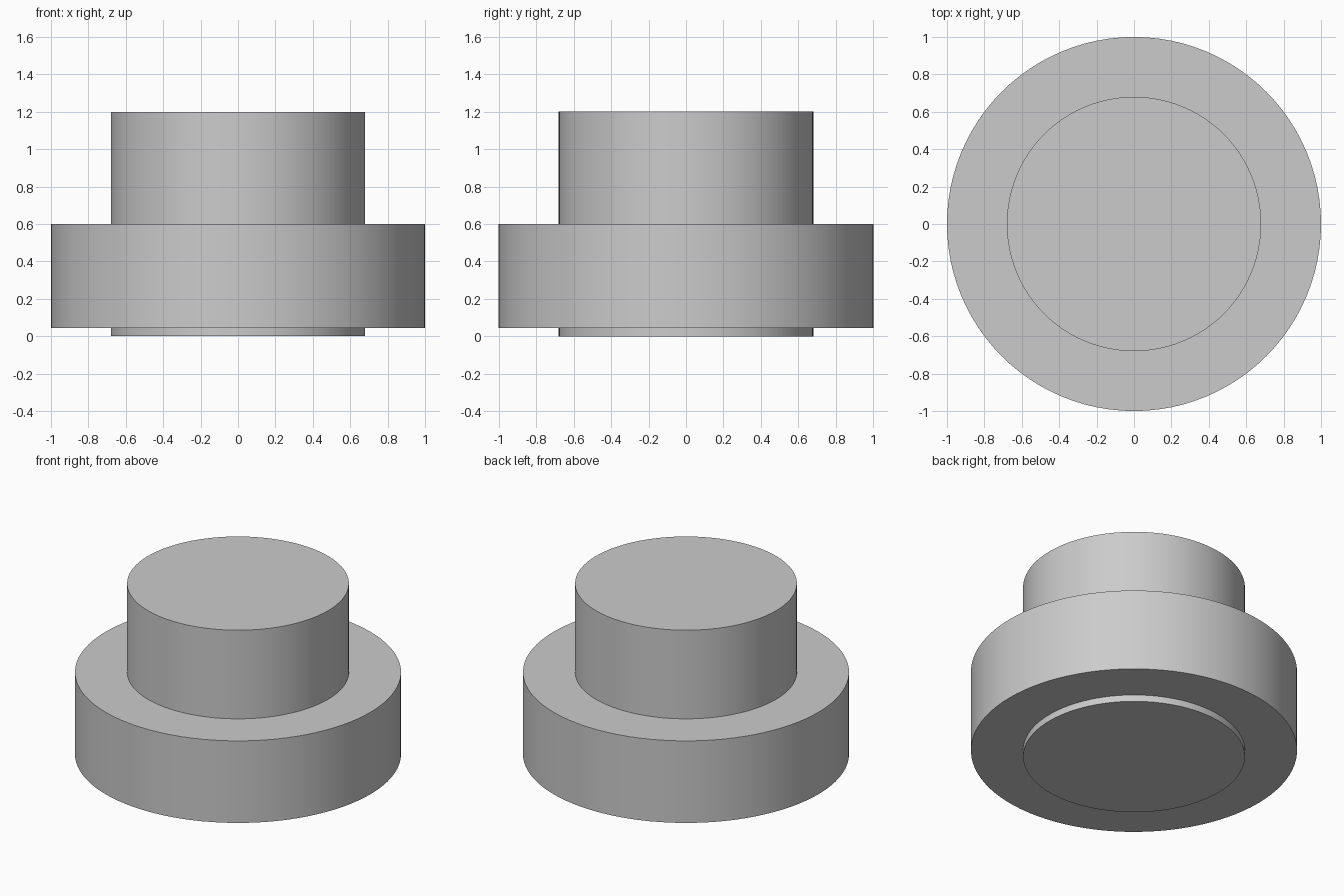
import bpy, bmesh, math

cube = bpy.data.objects.get("Cube")
if cube:
    bpy.data.objects.remove(cube, do_unlink=True)

SEGMENTS = 96

# Plain grey material
grey = bpy.data.materials.new("plain_grey")
grey.use_nodes = True
colour = (0.6, 0.6, 0.6, 1)
grey.diffuse_color = colour
grey.node_tree.nodes["Principled BSDF"].inputs["Base Color"].default_value = colour


def turned_part(name, profile):
    """Revolve a (radius, height) outline around z; flat caps close both ends."""
    bm = bmesh.new()
    rings = []
    for radius, height in profile:
        ring = bmesh.ops.create_circle(bm, segments=SEGMENTS, radius=radius)["verts"]
        bmesh.ops.translate(bm, verts=ring, vec=(0, 0, height))
        rings.append(ring)
    for low, high in zip(rings, rings[1:]):
        for i in range(SEGMENTS):
            j = (i + 1) % SEGMENTS
            bm.faces.new((low[i], low[j], high[j], high[i]))
    bm.faces.new(rings[0])
    bm.faces.new(rings[-1])
    bmesh.ops.recalc_face_normals(bm, faces=bm.faces)
    mesh = bpy.data.meshes.new(name)
    bm.to_mesh(mesh)
    bm.free()
    mesh.materials.append(grey)
    obj = bpy.data.objects.new(name, mesh)
    bpy.context.collection.objects.link(obj)
    bpy.ops.object.select_all(action="DESELECT")
    obj.select_set(True)
    bpy.context.view_layer.objects.active = obj
    bpy.ops.object.shade_smooth_by_angle(angle=math.radians(30))
    return obj


# Shallow foot, wide flange and upright boss in one turned body
CORE, FLANGE = 0.68, 1.0
turned_part("flanged_plug", [
    (CORE, 0), (CORE, 0.045),
    (FLANGE, 0.045), (FLANGE, 0.6),
    (CORE, 0.6), (CORE, 1.2),
])
